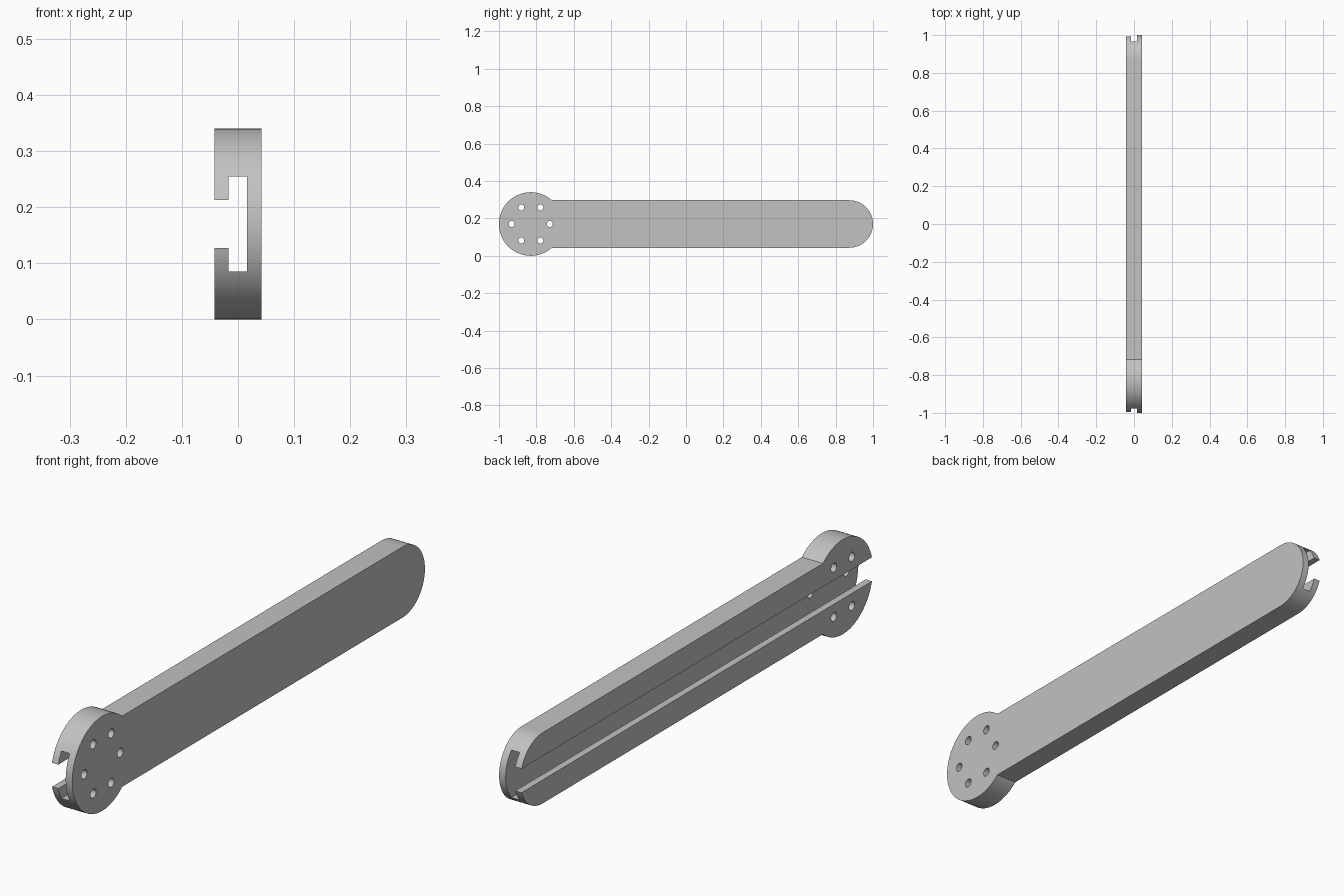
import bpy
import bmesh
from math import cos, sin, pi, asin, sqrt

HALF = 0.042               # half thickness of the arm
HUB_R, TIP_R = 0.17, 0.127
HUB_Y, TIP_Y = -1 + HUB_R, 1 - TIP_R
MID_Z = HUB_R

cube = bpy.data.objects.get("Cube")
if cube:
    bpy.data.objects.remove(cube, do_unlink=True)

grey = bpy.data.materials.new("light grey")
grey.use_nodes = True
colour = (0.54, 0.54, 0.54, 1)
grey.diffuse_color = colour
grey.node_tree.nodes["Principled BSDF"].inputs["Base Color"].default_value = colour


def arc(cy, r, start, end, steps):
    angles = [start + (end - start) * i / steps for i in range(steps + 1)]
    return [(cy + r * cos(a), MID_Z + r * sin(a)) for a in angles]


def add_prism(bm, points, offset):
    """Closed prism from a loop of 3D points, pushed along offset."""
    face = bm.faces.new([bm.verts.new(p) for p in points])
    new = bmesh.ops.extrude_face_region(bm, geom=[face])["geom"]
    verts = [v for v in new if isinstance(v, bmesh.types.BMVert)]
    bmesh.ops.translate(bm, verts=verts, vec=offset)


def finish(bm, name):
    bmesh.ops.recalc_face_normals(bm, faces=bm.faces)
    mesh = bpy.data.meshes.new(name)
    bm.to_mesh(mesh)
    bm.free()
    mesh.materials.append(grey)
    obj = bpy.data.objects.new(name, mesh)
    bpy.context.collection.objects.link(obj)
    return obj


# Arm: round hub and rounded bar in one outline
neck = asin(TIP_R / HUB_R)
outline = arc(TIP_Y, TIP_R, -pi / 2, pi / 2, 48) + arc(HUB_Y, HUB_R, neck, 2 * pi - neck, 80)
bm = bmesh.new()
add_prism(bm, [(-HALF, y, z) for y, z in outline], (2 * HALF, 0, 0))
arm = finish(bm, "slotted_arm")

# T-shaped channel, open on one side and along the whole length
lip, floor, mouth, inside = -0.017, 0.016, 0.043, 0.085
half_t = [(-0.1, mouth), (lip, mouth), (lip, inside), (floor, inside)]
section = half_t + [(x, -z) for x, z in reversed(half_t)]
bm = bmesh.new()
add_prism(bm, [(x, -1.1, MID_Z + z) for x, z in section], (0, 2.2, 0))
channel = finish(bm, "channel_cutter")

# Ring of six bolt holes through the hub
bm = bmesh.new()
for k in range(6):
    hy = HUB_Y + 0.102 * cos(k * pi / 3)
    hz = 0.102 * sin(k * pi / 3)
    ring = [(-0.1, y, z + hz) for y, z in arc(hy, 0.016, 0, 2 * pi, 24)[:-1]]
    add_prism(bm, ring, (0.2, 0, 0))
holes = finish(bm, "bolt_hole_cutter")

# Cut the arm and remove the cutters
for cutter in (channel, holes):
    cutter.hide_render = True
    mod = arm.modifiers.new(cutter.name, 'BOOLEAN')
    mod.operation = 'DIFFERENCE'
    mod.solver = 'EXACT'
    mod.object = cutter
graph = bpy.context.evaluated_depsgraph_get()
result = bpy.data.meshes.new_from_object(arm.evaluated_get(graph))
arm.modifiers.clear()
arm.data = result
for cutter in (channel, holes):
    bpy.data.objects.remove(cutter, do_unlink=True)

# Smooth round walls, crisp edges
bpy.ops.object.select_all(action='DESELECT')
arm.select_set(True)
bpy.context.view_layer.objects.active = arm
bpy.ops.object.shade_smooth_by_angle(angle=pi / 6)
